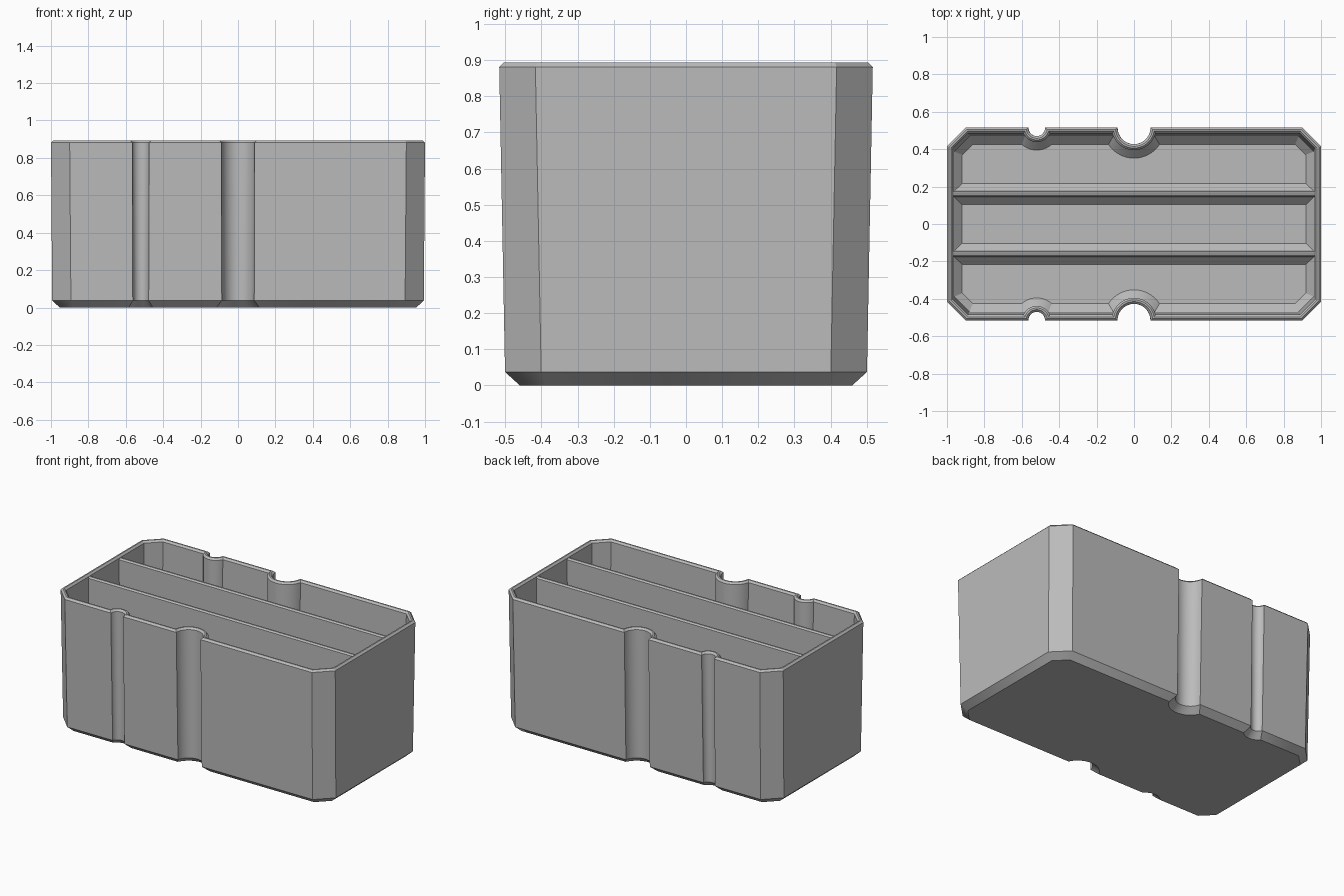
import bpy
import bmesh
from math import sqrt, asin, sin, cos, pi

cube = bpy.data.objects.get("Cube")
if cube:
    bpy.data.objects.remove(cube)

grey = bpy.data.materials.new("mid grey")
grey.use_nodes = True
colour = (0.5, 0.5, 0.5, 1)
grey.diffuse_color = colour
grey.node_tree.nodes["Principled BSDF"].inputs["Base Color"].default_value = colour

HEIGHT = 0.893
CORNER = 0.1
GROOVE_Y = 0.515
GROOVES = [(-0.52, 0.045), (0.0, 0.088)]   # x position, radius
ARC_STEPS = 20


def finish(bm, name):
    bmesh.ops.recalc_face_normals(bm, faces=bm.faces)
    mesh = bpy.data.meshes.new(name)
    bm.to_mesh(mesh)
    bm.free()
    mesh.materials.append(grey)
    obj = bpy.data.objects.new(name, mesh)
    bpy.context.collection.objects.link(obj)
    bpy.ops.object.select_all(action='DESELECT')
    obj.select_set(True)
    bpy.context.view_layer.objects.active = obj
    bpy.ops.object.shade_smooth_by_angle(angle=pi / 6)
    return obj


def outline(z, inset):
    """Octagonal section with round grooves in its front and back."""
    t = z / HEIGHT
    hx = 0.993 + 0.007 * t - inset
    hy = 0.5 + 0.017 * t - inset
    c = CORNER - inset * (2 - sqrt(2))
    front = [(-hx, -hy + c), (-hx + c, -hy)]
    for gx, radius in GROOVES:
        r = radius + inset
        start = asin((GROOVE_Y - hy) / r)
        for i in range(ARC_STEPS + 1):
            a = pi - start - (pi - 2 * start) * i / ARC_STEPS
            front.append((gx + r * cos(a), -GROOVE_Y + r * sin(a)))
    front += [(hx - c, -hy), (hx, -hy + c)]
    back = [(x, -y) for x, y in reversed(front)]
    return [(x, y, z) for x, y in front + back]


# Tapered box: underside, outer wall, bevelled rim, inner wall, floor
bm = bmesh.new()
levels = [(0, 0.04), (0.037, 0), (0.881, 0), (HEIGHT, 0.012),
          (HEIGHT, 0.021), (0.881, 0.032), (0.078, 0.032), (0.035, 0.075)]
rings = [[bm.verts.new(p) for p in outline(z, d)] for z, d in levels]
count = len(rings[0])
for low, high in zip(rings, rings[1:]):
    for i in range(count):
        j = (i + 1) % count
        bm.faces.new((low[i], low[j], high[j], high[i]))
bm.faces.new(rings[0])
bm.faces.new(rings[-1])
finish(bm, "box_shell")

# Long dividers with a bevelled top and a flared foot
half = [(0.057, 0.025), (0.057, 0.035), (0.018, 0.075), (0.014, 0.871), (0.005, 0.88)]
profile = half + [(-y, z) for y, z in reversed(half)]
for name, centre in (("front_divider", -0.16), ("back_divider", 0.16)):
    bm = bmesh.new()
    ends = [[bm.verts.new((x, centre + y, z)) for y, z in profile]
            for x in (-0.972, 0.972)]
    for i in range(len(profile)):
        j = (i + 1) % len(profile)
        bm.faces.new((ends[0][i], ends[0][j], ends[1][j], ends[1][i]))
    for end in ends:
        bm.faces.new(end)
    finish(bm, name)
